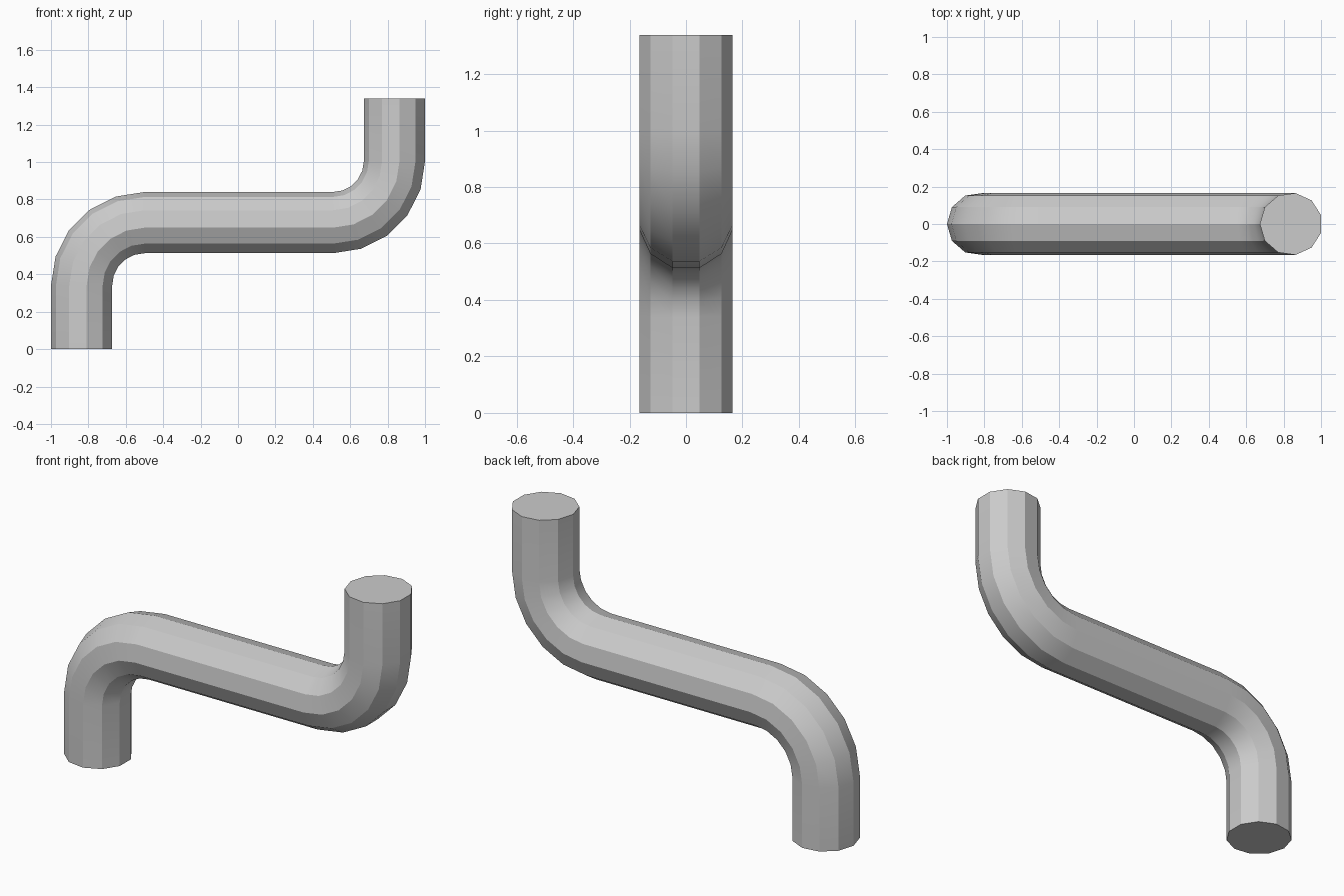
import bpy, bmesh
from math import sin, cos, tau, radians
from mathutils import Vector

if "Cube" in bpy.data.objects:
    bpy.data.objects.remove(bpy.data.objects["Cube"], do_unlink=True)

SIDES = 11
TUBE_R = 0.167
BEND_R = 0.333
STEPS = 5
LOW_PIVOT = Vector((-0.5, 0, 0.34))
HIGH_PIVOT = Vector((0.507, 0, 1.006))
TOP = 1.339


def outward(tilt):
    """Direction of the tube's ridge when its axis leans by tilt from vertical."""
    return Vector((-cos(tilt), 0, sin(tilt)))


# Centre line as (point, tilt): foot, lower bend, upper bend, mouth
tilts = [radians(90 * i / STEPS) for i in range(STEPS + 1)]
path = [(LOW_PIVOT + BEND_R * outward(t), t) for t in tilts]
path += [(HIGH_PIVOT - BEND_R * outward(t), t) for t in reversed(tilts)]
foot, mouth = path[0][0].copy(), path[-1][0].copy()
foot.z, mouth.z = 0, TOP
path = [(foot, 0)] + path + [(mouth, 0)]

# Sweep the polygon section along the centre line
bm = bmesh.new()
rings = []
for point, tilt in path:
    ring = []
    for i in range(SIDES):
        a = tau * i / SIDES
        offset = cos(a) * outward(tilt) + sin(a) * Vector((0, 1, 0))
        ring.append(bm.verts.new(point + TUBE_R * offset))
    rings.append(ring)
for low, high in zip(rings, rings[1:]):
    for i in range(SIDES):
        j = (i + 1) % SIDES
        bm.faces.new((low[i], low[j], high[j], high[i]))

# End caps
bm.faces.new(rings[0])
bm.faces.new(rings[-1])
bmesh.ops.recalc_face_normals(bm, faces=bm.faces)

mesh = bpy.data.meshes.new("bent_pipe")
bm.to_mesh(mesh)
bm.free()
pipe = bpy.data.objects.new("bent_pipe", mesh)
bpy.context.collection.objects.link(pipe)

# Plain grey material
grey = bpy.data.materials.new("light_grey")
grey.use_nodes = True
colour = (0.6, 0.6, 0.6, 1)
grey.diffuse_color = colour
grey.node_tree.nodes["Principled BSDF"].inputs["Base Color"].default_value = colour
mesh.materials.append(grey)

# Smooth along the bends, crisp between the sides
bpy.ops.object.select_all(action="DESELECT")
pipe.select_set(True)
bpy.context.view_layer.objects.active = pipe
bpy.ops.object.shade_smooth_by_angle(angle=radians(30))
